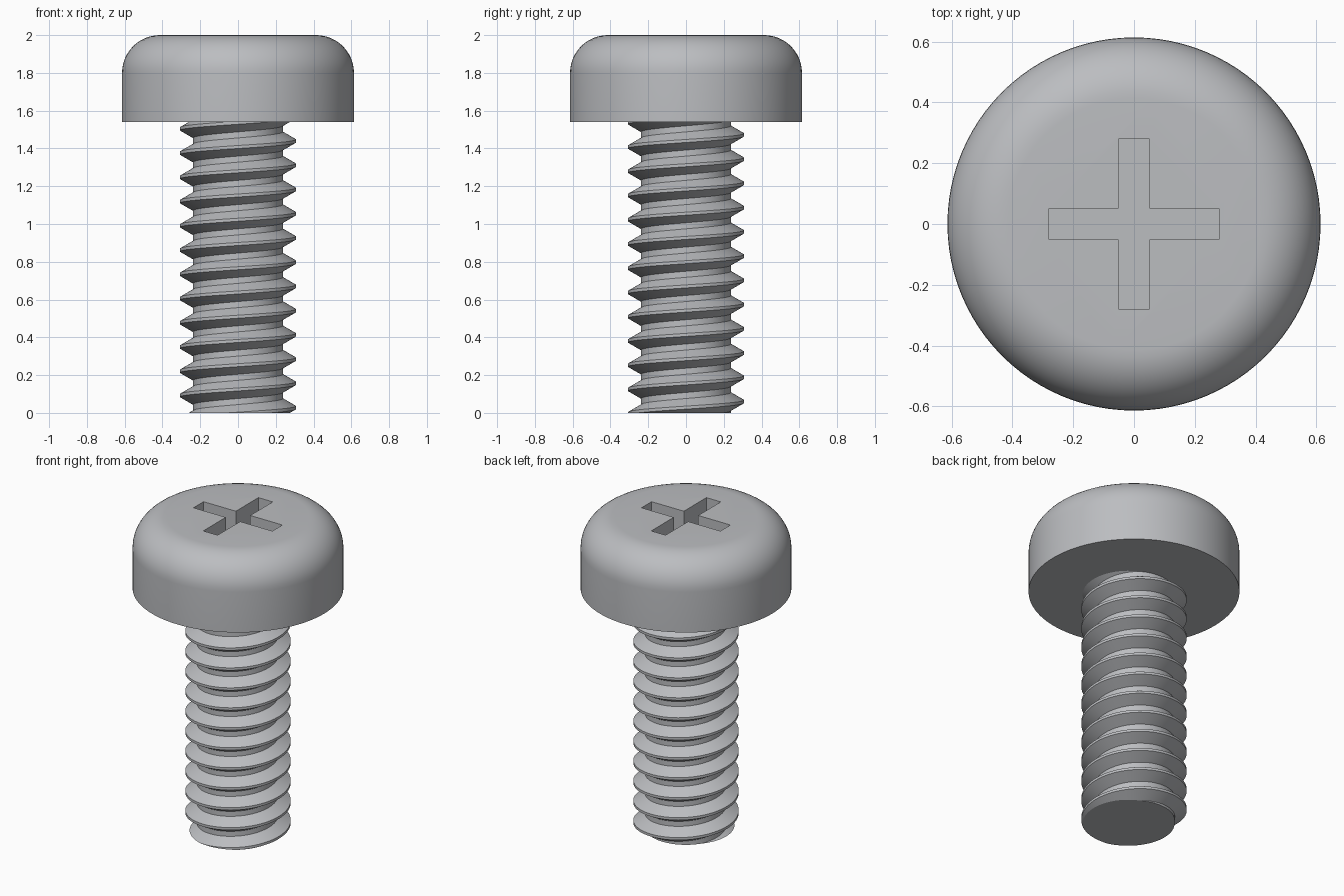
import bpy, bmesh
from math import pi, cos, sin, radians, sqrt
from mathutils import Matrix

if "Cube" in bpy.data.objects:
    bpy.data.objects.remove(bpy.data.objects["Cube"], do_unlink=True)

LENGTH, TOP = 1.54, 2.0            # underside and top of the head
HEAD_R, FILLET = 0.614, 0.2
TURNS, SEGMENTS = 12, 96
PITCH = LENGTH / TURNS
MAJOR_R = 0.307
MINOR_R = MAJOR_R - PITCH * sqrt(3) * 5 / 16

steel = bpy.data.materials.new("grey steel")
steel.use_nodes = True
colour = (0.50, 0.51, 0.53, 1)
steel.diffuse_color = colour
steel.node_tree.nodes["Principled BSDF"].inputs["Base Color"].default_value = colour


def make_object(name, bm):
    bmesh.ops.recalc_face_normals(bm, faces=bm.faces)
    mesh = bpy.data.meshes.new(name)
    bm.to_mesh(mesh)
    bm.free()
    mesh.materials.append(steel)
    obj = bpy.data.objects.new(name, mesh)
    bpy.context.collection.objects.link(obj)
    return obj


def select_only(obj):
    bpy.ops.object.select_all(action='DESELECT')
    obj.select_set(True)
    bpy.context.view_layer.objects.active = obj


def smooth(obj):
    select_only(obj)
    bpy.ops.object.shade_smooth_by_angle(angle=radians(30))


# Threaded shank: a trapezoid profile swept on a right-handed helix
profile = [(MAJOR_R, -1 / 16), (MAJOR_R, 1 / 16), (MINOR_R, 3 / 8), (MINOR_R, 5 / 8)]
size = len(profile)
bm = bmesh.new()
columns = []
for i in range(SEGMENTS):
    a = 2 * pi * i / SEGMENTS
    column = []
    for k in range(-2, TURNS + 3):
        for r, h in profile:
            z = 0.028 + PITCH * (k + h + i / SEGMENTS)
            column.append(bm.verts.new((r * cos(a), r * sin(a), z)))
    columns.append(column)
for i, column in enumerate(columns):
    last = i == SEGMENTS - 1
    beside = columns[0][size:] if last else columns[i + 1]
    for m in range(min(len(column), len(beside)) - 1):
        bm.faces.new((column[m], beside[m], beside[m + 1], column[m + 1]))

# Trim flat at the tip and under the head, then close the tip
for z, direction in ((LENGTH, 1), (0, -1)):
    geom = bm.verts[:] + bm.edges[:] + bm.faces[:]
    cut = bmesh.ops.bisect_plane(bm, geom=geom, plane_co=(0, 0, z),
                                 plane_no=(0, 0, direction), clear_outer=True)
rim = [e for e in cut["geom_cut"] if isinstance(e, bmesh.types.BMEdge)]
bmesh.ops.triangle_fill(bm, edges=rim, use_beauty=True)
smooth(make_object("threaded_shank", bm))

# Head: cylinder with a rounded upper edge
bm = bmesh.new()
bmesh.ops.create_cone(bm, cap_ends=True, segments=SEGMENTS, radius1=HEAD_R,
                      radius2=HEAD_R, depth=TOP - LENGTH,
                      matrix=Matrix.Translation((0, 0, (TOP + LENGTH) / 2)))
upper = [e for e in bm.edges if all(v.co.z > TOP - 0.01 for v in e.verts)]
bmesh.ops.bevel(bm, geom=upper, offset=FILLET, segments=12, profile=0.5,
                affect='EDGES')
head = make_object("screw_head", bm)

# Cross-shaped driver recess
ARM, HALF_WIDTH, DEPTH = 0.28, 0.051, 0.2
bm = bmesh.new()
outline = []
for quarter in range(4):
    turn = Matrix.Rotation(quarter * pi / 2, 3, 'Z')
    for x, y in ((ARM, -HALF_WIDTH), (ARM, HALF_WIDTH), (HALF_WIDTH, HALF_WIDTH)):
        outline.append(bm.verts.new(turn @ Matrix.Translation((x, y, TOP - DEPTH)).translation))
floor = bm.faces.new(outline)
raised = bmesh.ops.extrude_face_region(bm, geom=[floor])["geom"]
bmesh.ops.translate(bm, vec=(0, 0, DEPTH * 2),
                    verts=[v for v in raised if isinstance(v, bmesh.types.BMVert)])
cutter = make_object("recess_cutter", bm)
cutter.hide_render = True

recess = head.modifiers.new("recess", 'BOOLEAN')
recess.operation = 'DIFFERENCE'
recess.solver = 'EXACT'
recess.object = cutter
select_only(head)
bpy.ops.object.modifier_apply(modifier=recess.name)
bpy.data.objects.remove(cutter, do_unlink=True)
smooth(head)
